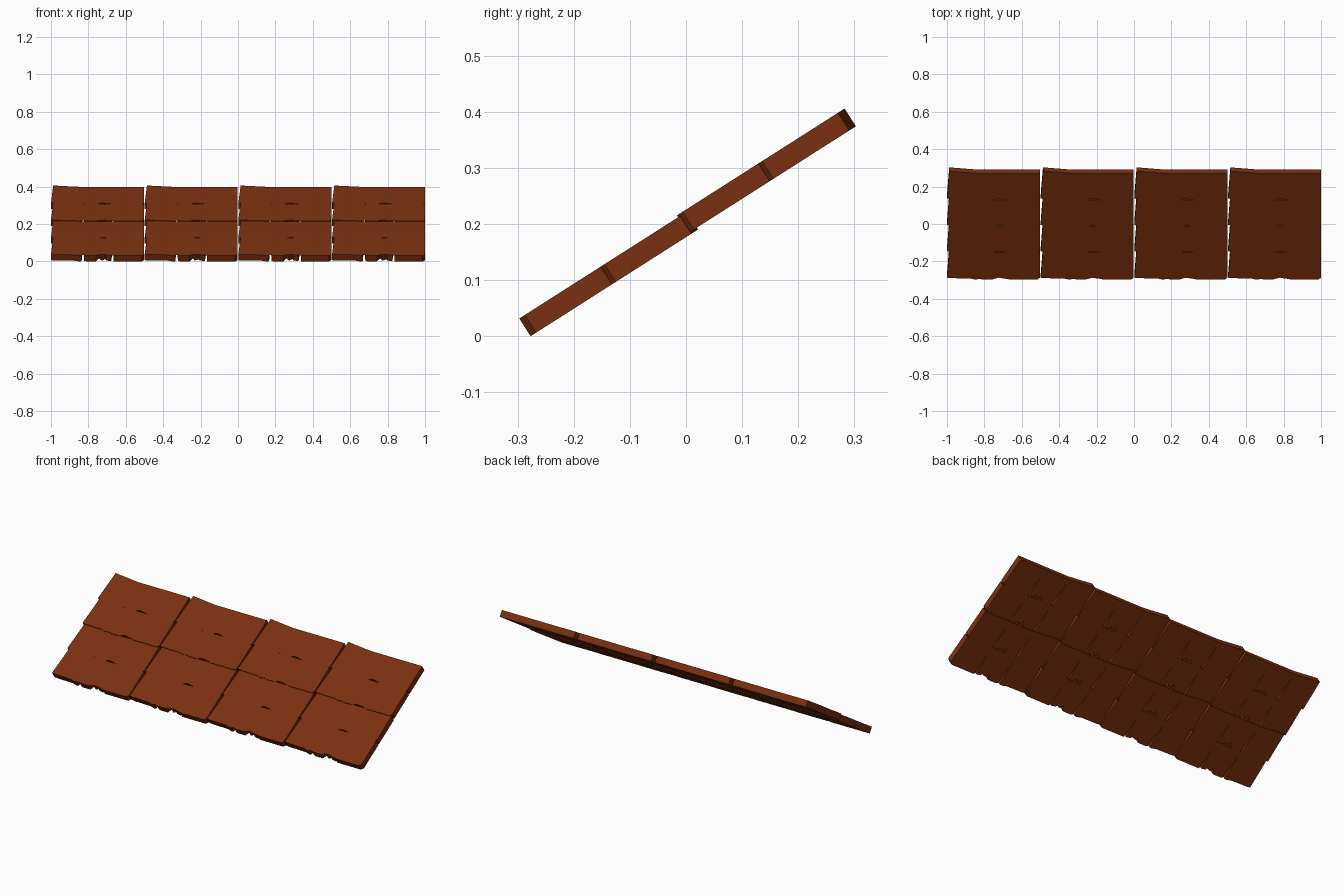
import bpy, bmesh, math
from mathutils import Matrix

if "Cube" in bpy.data.objects:
    bpy.data.objects.remove(bpy.data.objects["Cube"])

PITCH_X, PITCH_V = 0.501, 0.168      # shingle spacing across and up the slope
THICK, LIFT = 0.0375, 0.004          # slab thickness, step of the upper two rows
SLOPE = math.radians(32.5)

mat = bpy.data.materials.new("reddish brown wood")
mat.diffuse_color = (0.195, 0.03, 0.005, 1)
mat.use_nodes = True
mat.node_tree.nodes["Principled BSDF"].inputs["Base Color"].default_value = mat.diffuse_color

# outline of one shingle strip: ragged lower edge with slits, slanted left and top
OUTLINE = [
    (0.0, 0.012), (0.02, 0.009), (0.125, 0.007), (0.15, 0.0), (0.164, 0.002),  # left tab
    (0.172, 0.145),                                                            # long slit
    (0.178, 0.005), (0.19, 0.0), (0.24, 0.0),
    (0.257, 0.03),                                                             # small nick
    (0.268, 0.010), (0.278, 0.012), (0.288, 0.022), (0.296, 0.008), (0.322, 0.004),
    (0.333, 0.125),                                                            # right slit
    (0.334, 0.0), (0.484, 0.0), (0.497, 0.012),                                # right tab
    (0.497, 0.172), (0.17, 0.172), (0.14, 0.174), (0.012, 0.186),              # top edge
]


def add_shingle(bm, x, v, w):
    """Extrude the outline at offset x, slope position v, height w."""
    low = [bm.verts.new((x + a, v + b, w)) for a, b in OUTLINE]
    high = [bm.verts.new((x + a, v + b, w + THICK)) for a, b in OUTLINE]
    bm.faces.new(low[::-1])
    bm.faces.new(high)
    n = len(low)
    for i in range(n):
        j = (i + 1) % n
        bm.faces.new((low[i], low[j], high[j], high[i]))


# four rows of four shingle strips, tilted to the roof slope
tilt = Matrix.Translation((0, -0.277, 0)) @ Matrix.Rotation(SLOPE, 4, 'X')
for row in range(4):
    bm = bmesh.new()
    for col in range(4):
        add_shingle(bm, -1 + col * PITCH_X, row * PITCH_V, LIFT * (row // 2))
    bmesh.ops.triangulate(bm, faces=[f for f in bm.faces if len(f.verts) > 4])
    bm.transform(tilt)
    bmesh.ops.recalc_face_normals(bm, faces=bm.faces)
    mesh = bpy.data.meshes.new(f"shingle_row_{row + 1}")
    bm.to_mesh(mesh)
    bm.free()
    mesh.materials.append(mat)
    bpy.context.collection.objects.link(bpy.data.objects.new(mesh.name, mesh))
